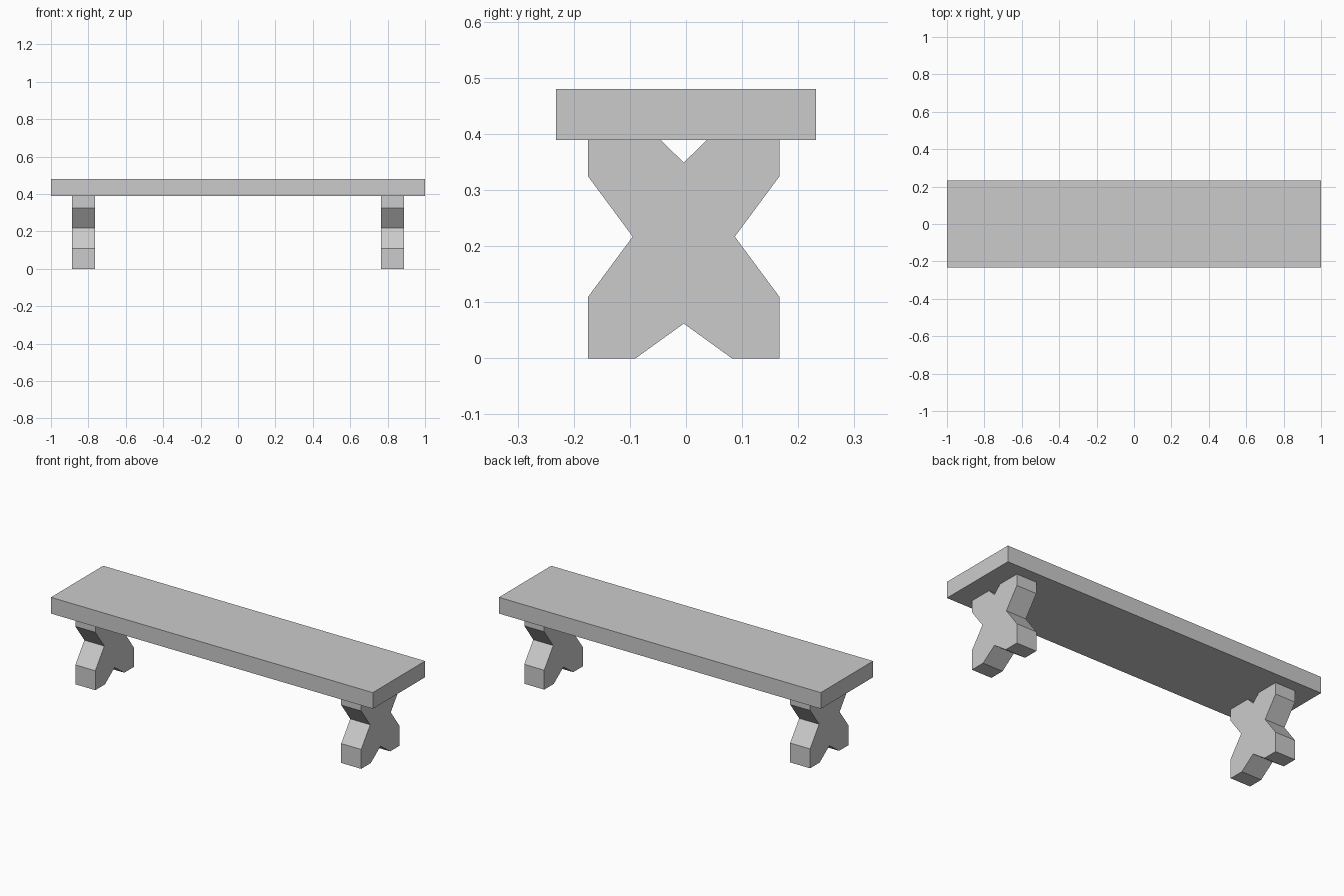
import bpy
import bmesh
from mathutils import Vector

default = bpy.data.objects.get("Cube")
if default:
    bpy.data.objects.remove(default, do_unlink=True)

# Single plain grey for the whole bench
grey = bpy.data.materials.new("plain_grey")
grey.use_nodes = True
colour = (0.6, 0.6, 0.6, 1)
grey.diffuse_color = colour
grey.node_tree.nodes["Principled BSDF"].inputs["Base Color"].default_value = colour


def extrude_profile(name, profile, x0, x1):
    """Solid with a (y, z) outline swept from x0 to x1."""
    bm = bmesh.new()
    face = bm.faces.new([bm.verts.new((x0, y, z)) for y, z in profile])
    swept = bmesh.ops.extrude_face_region(bm, geom=[face])["geom"]
    moved = [v for v in swept if isinstance(v, bmesh.types.BMVert)]
    bmesh.ops.translate(bm, vec=Vector((x1 - x0, 0, 0)), verts=moved)
    bmesh.ops.recalc_face_normals(bm, faces=bm.faces)
    mesh = bpy.data.meshes.new(name)
    bm.to_mesh(mesh)
    bm.free()
    mesh.materials.append(grey)
    obj = bpy.data.objects.new(name, mesh)
    bpy.context.collection.objects.link(obj)
    return obj


# Seat plank
SEAT_BOTTOM, SEAT_TOP, HALF_DEPTH = 0.389, 0.48, 0.232
extrude_profile("seat", [(-HALF_DEPTH, SEAT_BOTTOM), (HALF_DEPTH, SEAT_BOTTOM),
                         (HALF_DEPTH, SEAT_TOP), (-HALF_DEPTH, SEAT_TOP)], -1, 1)

# X-shaped legs: half outline from bottom notch to top notch, then mirrored
LEG_Y = -0.004
half = [(0, 0.062), (0.086, 0), (0.171, 0), (0.171, 0.109), (0.091, 0.217),
        (0.171, 0.325), (0.171, SEAT_BOTTOM), (0.041, SEAT_BOTTOM), (0, 0.349)]
outline = half + [(-y, z) for y, z in reversed(half[1:-1])]
outline = [(y + LEG_Y, z) for y, z in outline]
for name, x in (("right_leg", -0.826), ("left_leg", 0.826)):
    extrude_profile(name, outline, x - 0.062, x + 0.062)
